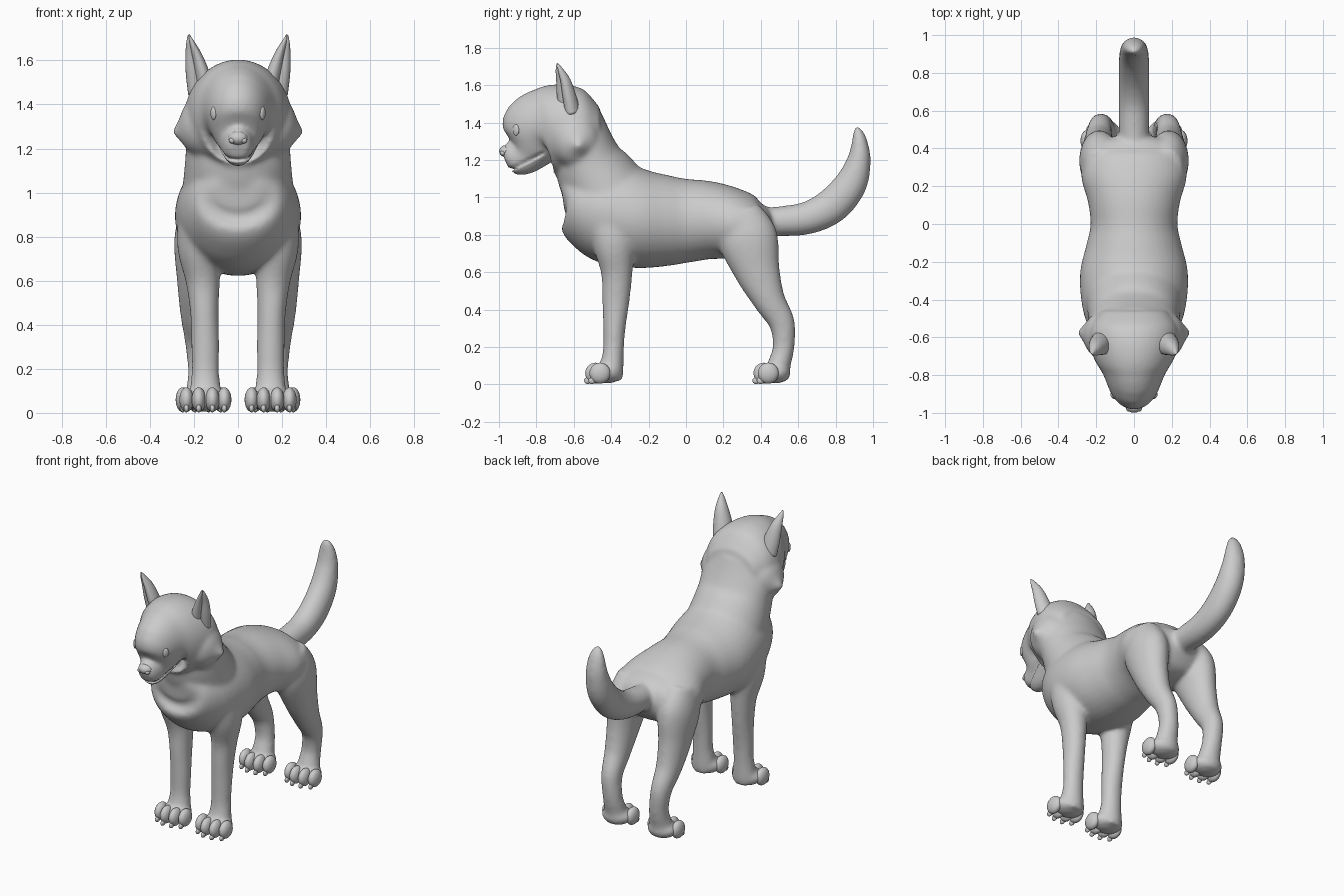
import bpy, bmesh, math
from mathutils import Vector, Matrix
from mathutils.bvhtree import BVHTree

if "Cube" in bpy.data.objects:
    bpy.data.objects.remove(bpy.data.objects["Cube"])

grey = bpy.data.materials.new("plain grey")
grey.diffuse_color = (0.6, 0.6, 0.6, 1)
grey.use_nodes = True
grey.node_tree.nodes["Principled BSDF"].inputs["Base Color"].default_value = grey.diffuse_color
X, Y = Vector((1, 0, 0)), Vector((0, 1, 0))


def finish(bm, name):
    bmesh.ops.recalc_face_normals(bm, faces=bm.faces)
    for f in bm.faces:
        f.smooth = True
    me = bpy.data.meshes.new(name)
    bm.to_mesh(me)
    bm.free()
    me.materials.append(grey)
    ob = bpy.data.objects.new(name, me)
    bpy.context.collection.objects.link(ob)
    return ob


def smooth_path(pts, sub=5):
    """Catmull-Rom interpolation of (x, y, z, radius, radius) points."""
    out = []
    for i in range(len(pts) - 1):
        p0, p1, p2, p3 = pts[max(i - 1, 0)], pts[i], pts[i + 1], pts[min(i + 2, len(pts) - 1)]
        for k in range(sub):
            t = k / sub
            out.append([0.5 * (2 * b + (c - a) * t + (2 * a - 5 * b + 4 * c - d) * t * t
                               + (3 * b - a - 3 * c + d) * t ** 3)
                        for a, b, c, d in zip(p0, p1, p2, p3)])
    return out + [list(pts[-1])]


def tube(bm, pts, side=X, cup=None, n=36):
    """Closed loft of ellipses along a path; cup hollows one direction."""
    pts = smooth_path(pts)
    cen = [Vector(p[:3]) for p in pts]
    rings = []
    for i, p in enumerate(pts):
        t = (cen[min(i + 1, len(cen) - 1)] - cen[max(i - 1, 0)]).normalized()
        a = (side - t * side.dot(t)).normalized()
        b = t.cross(a)
        ring = []
        for k in range(n):
            w = 2 * math.pi * k / n
            s = 1.0
            if cup is not None:
                s -= 0.8 * max(0, math.cos(w - cup)) ** 2
            ring.append(bm.verts.new(cen[i] + s * (a * math.cos(w) * max(p[3], .003)
                                                   + b * math.sin(w) * max(p[4], .003))))
        rings.append(ring)
    for r, q in zip(rings, rings[1:]):
        for k in range(n):
            bm.faces.new((r[k], r[(k + 1) % n], q[(k + 1) % n], q[k]))
    bm.faces.new(rings[0])
    bm.faces.new(rings[-1])


def ball(bm, c, r, rot=Matrix()):
    bmesh.ops.create_uvsphere(bm, u_segments=24, v_segments=14, radius=1,
                              matrix=Matrix.Translation(c) @ rot @ Matrix.Diagonal((*r, 1)))


def flip(pts, s):
    return [(p[0] * s, *p[1:]) for p in pts]


# torso, neck, head and tail lofts: (y, z, half width, half height)
torso = [(-.66, 1.0, .1, .08), (-.62, 1.0, .19, .16), (-.52, .96, .25, .235), (-.4, .92, .28, .275),
         (-.25, .885, .285, .265), (-.1, .875, .25, .243), (0, .875, .23, .225), (.12, .877, .245, .21),
         (.25, .86, .28, .19), (.36, .84, .26, .16), (.43, .84, .2, .11), (.47, .84, .08, .05)]
neck = [(-.38, .95, .26, .24), (-.5, 1.15, .24, .2), (-.54, 1.28, .235, .155), (-.58, 1.4, .21, .14)]
head = [(-.968, 1.2, .045, .05), (-.94, 1.21, .064, .085), (-.88, 1.222, .082, .108),
        (-.84, 1.265, .115, .145), (-.8, 1.335, .152, .213), (-.74, 1.355, .197, .236),
        (-.68, 1.362, .225, .243), (-.6, 1.362, .24, .233), (-.53, 1.36, .225, .2), (-.46, 1.36, .17, .12)]
tail = [(.36, .87, .07, .07), (.5, .872, .08, .08), (.65, .89, .082, .088), (.78, .955, .082, .096),
        (.88, 1.07, .08, .088), (.925, 1.2, .07, .064), (.928, 1.3, .055, .042), (.918, 1.355, .035, .025),
        (.914, 1.38, .012, .01)]
# legs and cheek ruff: (x, y, z, radius, radius)
front_leg = [(.17, -.4, .9, .1, .14), (.175, -.385, .75, .1, .115), (.16, -.37, .6, .078, .085),
             (.152, -.375, .45, .065, .074), (.148, -.383, .3, .064, .06), (.148, -.388, .18, .063, .056),
             (.148, -.4, .08, .075, .066), (.148, -.405, .025, .075, .066)]
hind_leg = [(.17, .28, .92, .09, .12), (.18, .33, .78, .11, .16), (.187, .383, .6, .09, .122),
            (.187, .445, .45, .075, .087), (.18, .512, .33, .062, .07), (.168, .522, .2, .06, .058),
            (.165, .497, .1, .07, .062), (.165, .488, .025, .072, .06)]
ruff = [(.14, -.59, 1.3, .15, .16), (.22, -.58, 1.285, .105, .115), (.268, -.575, 1.278, .045, .045),
        (.296, -.573, 1.275, .012, .012)]

bm = bmesh.new()
for part in (torso, neck, head, tail):
    tube(bm, [(0, *p) for p in part])
for s in (1, -1):
    tube(bm, flip(front_leg, s))
    tube(bm, flip(hind_leg, s))
    tube(bm, flip(ruff, s), side=Y)
    # paw pads that blend into the legs
    ball(bm, (.148 * s, -.425, .06), (.1, .085, .056))
    ball(bm, (.165 * s, .475, .06), (.1, .085, .056))
rough = finish(bm, "body_lofts")

# fuse the lofts into one smooth skin
m = rough.modifiers.new("fuse", 'REMESH')
m.mode, m.voxel_size = 'VOXEL', 0.0105
m = rough.modifiers.new("blend", 'SMOOTH')
m.factor, m.iterations = 0.5, 22
dg = bpy.context.evaluated_depsgraph_get()
skin = bpy.data.meshes.new_from_object(rough.evaluated_get(dg))
bpy.data.objects.remove(rough)
bm = bmesh.new()
bm.from_mesh(skin)

# mouth line pressed into the muzzle
for v in bm.verts:
    if v.co.y < -.755 and v.co.z < 1.26:
        d = abs(v.co.z - (1.145 + .5 * (v.co.y + .95)))
        if d < .015:
            k = (1 - d / .015) * min(1, (-.755 - v.co.y) / .03)
            v.co += (Vector((0, -.7, v.co.z)) - v.co).normalized() * .024 * k
tree = BVHTree.FromBMesh(bm)
finish(bm, "body")

# eyes set on the face surface
bm = bmesh.new()
for s in (1, -1):
    loc, nor, _, _ = tree.ray_cast(Vector((.112 * s, -2, 1.36)), Y)
    if loc is None:
        loc, nor = Vector((.112 * s, -.81, 1.36)), Vector((.5 * s, -.85, 0))
    nor = Vector((nor.x, nor.y, nor.z * .3)).normalized()
    ball(bm, loc, (.019, .03, .01), nor.to_track_quat('Z', 'Y').to_matrix().to_4x4())
finish(bm, "eyes")

# nose with nostril wings
bm = bmesh.new()
ball(bm, (0, -.962, 1.247), (.044, .037, .032))
for s in (1, -1):
    ball(bm, (.026 * s, -.978, 1.237), (.016, .016, .014))
finish(bm, "nose")

# pointed ears, hollow towards the front and outside
ear = [(.17, -.632, 1.45, .062, .068), (.186, -.648, 1.54, .056, .06), (.203, -.662, 1.62, .04, .045),
       (.217, -.68, 1.68, .02, .024), (.223, -.688, 1.716, .005, .005)]
for s, name in ((1, "left_ear"), (-1, "right_ear")):
    bm = bmesh.new()
    tube(bm, flip(ear, s), cup=math.radians(-90 + 30 * s))
    finish(bm, name)

# four toes with small claws on each paw
for name, cx, cy in (("front", .148, -.43), ("hind", .165, .47)):
    for s in (1, -1):
        bm = bmesh.new()
        for dx, dy in ((-.086, -.03), (-.032, -.053), (.03, -.053), (.086, -.03)):
            ball(bm, ((cx + dx) * s, cy + dy, .06), (.032, .056, .056))
            ball(bm, ((cx + dx) * s, cy + dy - .042, .02), (.012, .02, .018))
        finish(bm, name + ("_left" if s > 0 else "_right") + "_toes")
